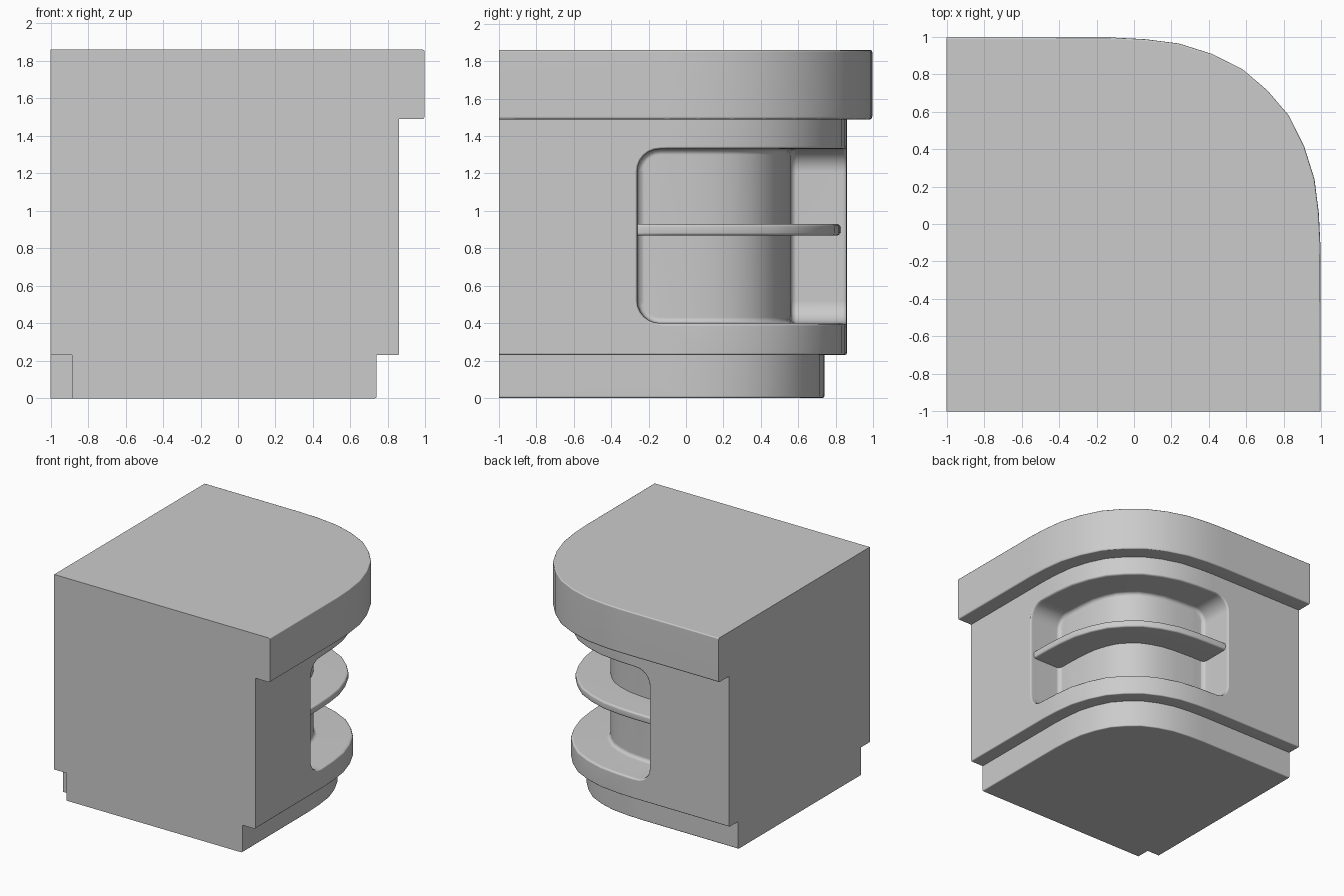
import bpy, bmesh, math
from mathutils import Vector

if "Cube" in bpy.data.objects:
    bpy.data.objects.remove(bpy.data.objects["Cube"])

# Rounded corner in plan: half is given, other half mirrored across the diagonal
HALF = [(-.1, .998), (.06, .99), (.24, .967), (.415, .912), (.58, .83)]
CURVE = [Vector(p) for p in HALF + [(.715, .715)] + [(y, x) for x, y in reversed(HALF)]]
ENDS = [Vector((-1, 1))] + CURVE + [Vector((1, -1))]
NORMALS = []
for a, b in zip(ENDS, ENDS[2:]):
    t = (b - a).normalized()
    NORMALS.append(Vector((-t.y, t.x)))


def inset_curve(d):
    return [p - n * d for p, n in zip(CURVE, NORMALS)]


def loft(name, rings, strip_caps=False):
    """Skin closed rings; caps are one face, or strips for curved ends."""
    bm = bmesh.new()
    vs = [[bm.verts.new(p) for p in r] for r in rings]
    n = len(vs[0])
    for r0, r1 in zip(vs, vs[1:]):
        for i in range(n):
            j = (i + 1) % n
            bm.faces.new((r0[i], r0[j], r1[j], r1[i]))
    for r in (vs[0], vs[-1]):
        if strip_caps:
            for i in range(n // 2 - 1):
                bm.faces.new((r[i], r[i + 1], r[n - 2 - i], r[n - 1 - i]))
        else:
            bm.faces.new(r)
    bmesh.ops.recalc_face_normals(bm, faces=bm.faces[:])
    mesh = bpy.data.meshes.new(name)
    bm.to_mesh(mesh)
    bm.free()
    ob = bpy.data.objects.new(name, mesh)
    bpy.context.collection.objects.link(ob)
    return ob


def curved_block(name, start, lo, hi, radius, layers):
    """Round-cornered panel following the curve; layers are (inset, growth)."""
    rings = []
    for d, e in layers:
        r = radius + e if radius else 0
        arc = [i * math.pi / 12 for i in range(7)] if radius else [0]
        cols = [(start - e + r * (1 - math.cos(a)), r * (1 - math.sin(a))) for a in arc]
        plan = [(s, 1 - d, k) for s, k in cols]
        plan += [(p.x, p.y, 0) for p in inset_curve(d)]
        plan += [(1 - d, s, k) for s, k in reversed(cols)]
        rings.append([(x, y, lo - e + k) for x, y, k in plan] +
                     [(x, y, hi + e - k) for x, y, k in reversed(plan)])
    return loft(name, rings, True)


def cut(ob, cutter):
    cutter.hide_render = True
    m = ob.modifiers.new("cut", 'BOOLEAN')
    m.object, m.operation, m.solver = cutter, 'DIFFERENCE', 'EXACT'
    bpy.context.view_layer.objects.active = ob
    bpy.ops.object.modifier_apply(modifier=m.name)
    bpy.data.objects.remove(cutter)


def smooth(ob):
    bpy.ops.object.select_all(action='DESELECT')
    ob.select_set(True)
    bpy.context.view_layer.objects.active = ob
    bpy.ops.object.shade_smooth_by_angle(angle=math.radians(50))
    m = ob.modifiers.new("normals", 'WEIGHTED_NORMAL')
    m.keep_sharp = True


# Counter corner: stepped profile of (inset, height) from plinth to worktop
profile = [(.27, 0), (.263, .003), (.26, .01), (.26, .23), (.15, .23), (.143, .233), (.14, .24),
           (.14, 1.49), (.015, 1.49), (.008, 1.493), (.004, 1.505),
           (.004, 1.85), (.007, 1.857), (.014, 1.86)]
rings = []
for d, z in profile:
    plan = [(-1, 1 - d)] + [tuple(p) for p in inset_curve(d)] + [(1 - d, -1), (-1, -1)]
    rings.append([(x, y, z) for x, y in plan])
counter = loft("corner_counter", rings)

# Curved display niche with softened rim and back edges
niche = curved_block("niche_cutter", -.26, .40, 1.33, .12,
                     [(.05, .015), (.14, .015), (.145, .005), (.16, 0),
                      (.41, 0), (.431, -.009), (.44, -.03)])
cut(counter, niche)

# Small square notch at the inner corner of the plinth
notch = loft("notch_cutter", [[(x, y, z) for x, y in
             ((-1.1, -1.1), (-.885, -1.1), (-.885, -.885), (-1.1, -.885))] for z in (-.1, .23)])
cut(counter, notch)
smooth(counter)

# Shelf across the niche
shelf = curved_block("niche_shelf", -.28, .868, .93, 0,
                     [(.175, -.015), (.179, -.005), (.19, 0), (.46, 0)])
smooth(shelf)
